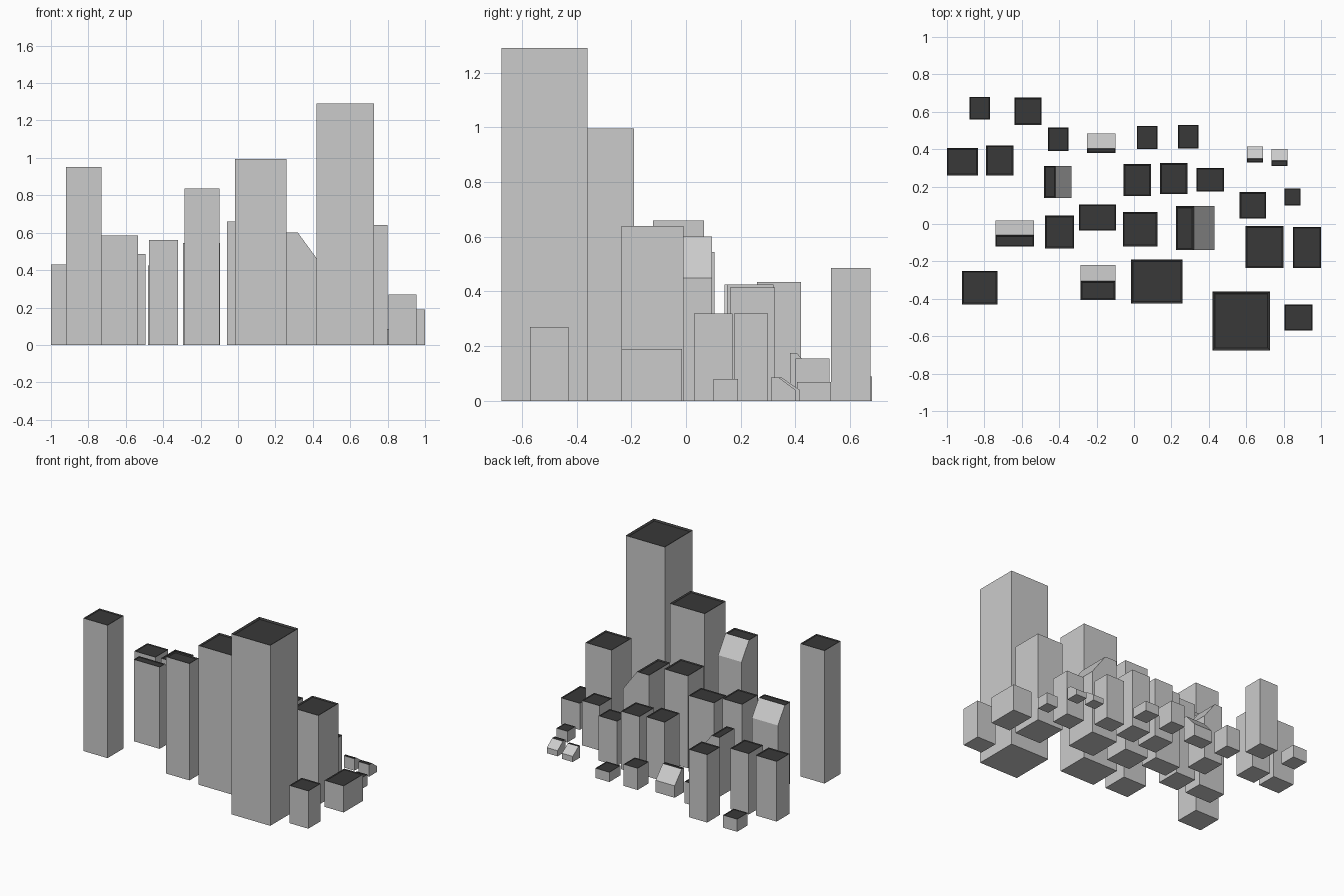
import bpy, bmesh
from mathutils import Vector

if "Cube" in bpy.data.objects:
    bpy.data.objects.remove(bpy.data.objects["Cube"])


def material(name, v):
    m = bpy.data.materials.new(name)
    m.diffuse_color = (v, v, v, 1)
    m.use_nodes = True
    m.node_tree.nodes["Principled BSDF"].inputs["Base Color"].default_value = m.diffuse_color
    return m


roof_mat = material("dark_roof", 0.04)
wall_mat = material("wall_grey", 0.6)


def building(name, x0, x1, y0, y1, h, slope=None, cut=0, eave=0):
    """Extruded block; slope 'x' or 'y' drops the roof from cut to the far side."""
    a0, a1, b0, b1 = (x0, x1, y0, y1) if slope == 'x' else (y0, y1, x0, x1)
    profile = [(a0, 0), (a1, 0), (a1, h), (a0, h)]
    if slope:
        profile[2:3] = [(a1, eave), (cut, h)]

    def place(a, b, z):
        return Vector((a, b, z) if slope == 'x' else (b, a, z))

    bm = bmesh.new()
    base = bm.faces.new([bm.verts.new(place(a, b0, z)) for a, z in profile])
    ext = bmesh.ops.extrude_face_region(bm, geom=[base])
    new = [v for v in ext["geom"] if isinstance(v, bmesh.types.BMVert)]
    bmesh.ops.translate(bm, verts=new, vec=place(0, b1 - b0, 0))
    bmesh.ops.recalc_face_normals(bm, faces=bm.faces[:])
    # recessed dark roof behind a thin parapet
    roof = next(f for f in bm.faces if f.normal.z > 0.99)
    roof.material_index = 1
    rim = 0.06 * min(x1 - x0, y1 - y0)
    res = bmesh.ops.inset_region(bm, faces=[roof], thickness=rim, depth=0)
    for f in res["faces"]:
        f.material_index = 1
    for v in roof.verts:
        v.co.z -= rim * 0.5
    me = bpy.data.meshes.new(name)
    bm.to_mesh(me)
    bm.free()
    me.materials.append(wall_mat)
    me.materials.append(roof_mat)
    bpy.context.collection.objects.link(bpy.data.objects.new(name, me))


# back rows
building("back_hut", -.88, -.77, .56, .68, .09)
building("back_block", -.64, -.495, .53, .675, .485)
building("left_block_outer", -1, -.835, .26, .405, .43)
building("left_block_inner", -.79, -.645, .26, .42, .435)
building("low_block_left", -.46, -.35, .39, .515, .155)
building("low_block_mid", .015, .125, .40, .525, .155)
building("low_block_right", .235, .345, .405, .53, .07)
building("sloped_house_back", -.25, -.10, .38, .485, .175, 'y', .405, .085)
building("sloped_hut_left", .605, .69, .33, .415, .085, 'y', .35, .04)
building("sloped_hut_right", .735, .82, .31, .40, .085, 'y', .34, .04)
# middle rows
building("sloped_block_left", -.48, -.335, .14, .31, .425, 'x', -.42, .31)
building("mid_block_left", -.055, .09, .15, .32, .425)
building("mid_block_center", .14, .285, .16, .325, .415)
building("mid_block_right", .335, .48, .175, .30, .32)
building("right_block", .565, .705, .03, .17, .32)
building("right_hut", .805, .89, .10, .19, .08)
building("sloped_tower_left", -.74, -.535, -.12, .02, .585, 'y', -.06, .47)
building("block_left", -.475, -.32, -.13, .045, .56)
building("block_center_left", -.295, -.095, -.035, .105, .545)
building("block_center", -.06, .125, -.12, .065, .66)
building("sloped_tower_right", .225, .43, -.14, .095, .60, 'x', .32, .45)
building("tower_right", .595, .80, -.235, -.01, .64)
building("low_block_east", .85, 1, -.235, -.015, .19)
# front rows
building("tower_left", -.92, -.73, -.43, -.25, .95)
building("sloped_tower_front", -.285, -.10, -.405, -.22, .835, 'y', -.305, .71)
building("tower_center", -.015, .26, -.425, -.19, .995)
building("main_tower", .42, .728, -.675, -.36, 1.29)
building("front_low_block", .805, .955, -.57, -.43, .27)
